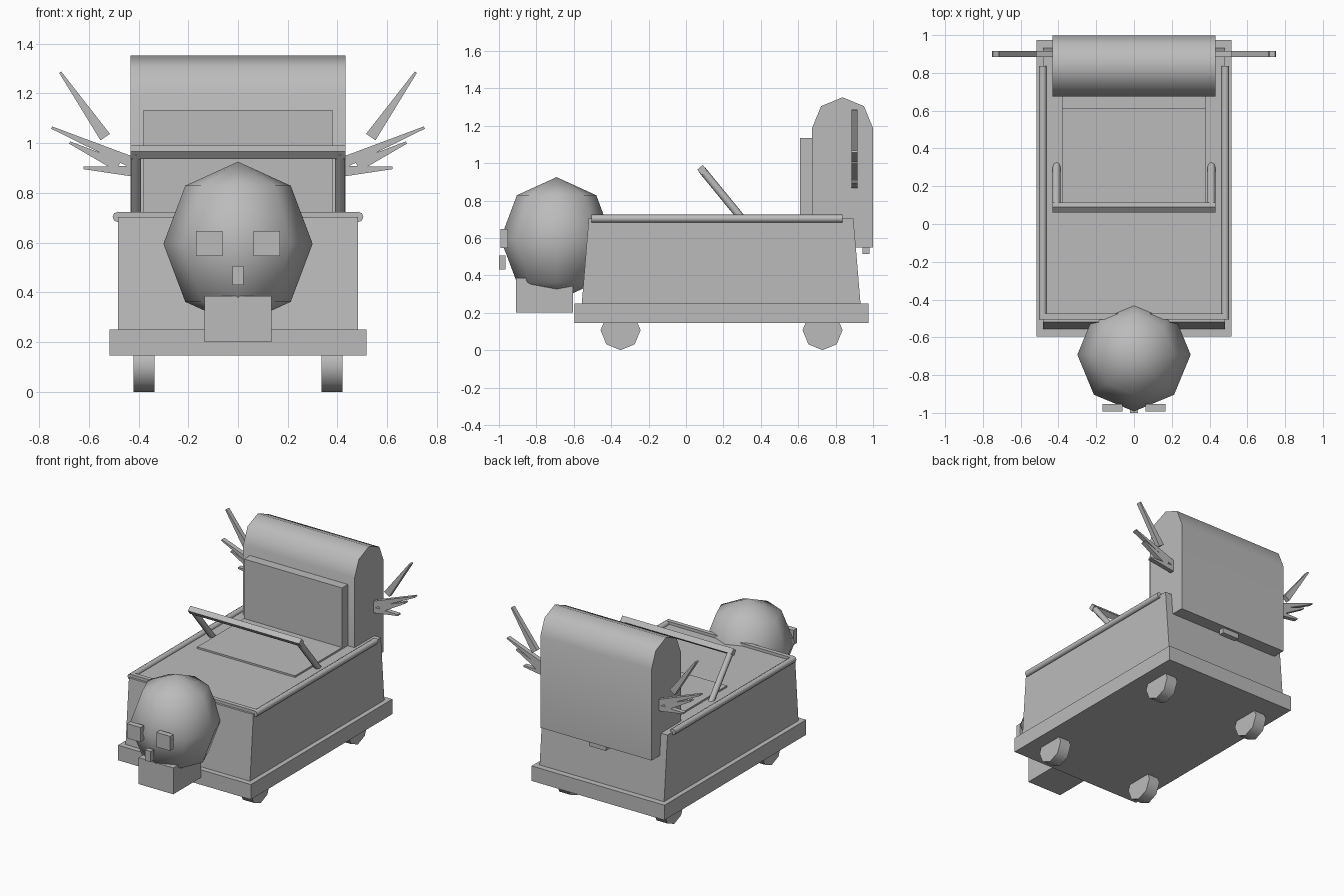
import bpy, bmesh, math
from mathutils import Matrix, Vector

old = bpy.data.objects.get("Cube")
if old:
    bpy.data.objects.remove(old, do_unlink=True)

grey = bpy.data.materials.new("plain_grey")
grey.use_nodes = True
COLOR = (0.5, 0.5, 0.5, 1)
grey.diffuse_color = COLOR
grey.node_tree.nodes["Principled BSDF"].inputs["Base Color"].default_value = COLOR


def finish(name, bm, smooth=None):
    bmesh.ops.recalc_face_normals(bm, faces=bm.faces[:])
    mesh = bpy.data.meshes.new(name)
    bm.to_mesh(mesh)
    bm.free()
    mesh.materials.append(grey)
    ob = bpy.data.objects.new(name, mesh)
    bpy.context.collection.objects.link(ob)
    if smooth:
        bpy.ops.object.select_all(action='DESELECT')
        ob.select_set(True)
        bpy.context.view_layer.objects.active = ob
        bpy.ops.object.shade_smooth_by_angle(angle=math.radians(smooth))
    return ob


def box(name, x, y, z):
    bm = bmesh.new()
    size = [b - a for a, b in (x, y, z)]
    mid = [(a + b) / 2 for a, b in (x, y, z)]
    bmesh.ops.create_cube(bm, size=1, matrix=Matrix.Translation(mid) @ Matrix.Diagonal((*size, 1)))
    return finish(name, bm)


def prism(name, points, low, high, axis, smooth=None):
    """Extrude a flat outline along x (outline in y, z) or y (outline in x, z)."""
    bm = bmesh.new()

    def place(p, d):
        return (d, p[0], p[1]) if axis == 'x' else (p[0], d, p[1])
    face = bm.faces.new([bm.verts.new(place(p, low)) for p in points])
    moved = bmesh.ops.extrude_face_region(bm, geom=[face])["geom"]
    verts = [v for v in moved if isinstance(v, bmesh.types.BMVert)]
    bmesh.ops.translate(bm, verts=verts, vec=place((0, 0), high - low))
    return finish(name, bm, smooth)


def rod(name, start, end, radius, sides=8, smooth=50):
    bm = bmesh.new()
    start, end = Vector(start), Vector(end)
    span = end - start
    turn = span.to_track_quat('Z', 'Y').to_matrix().to_4x4()
    bmesh.ops.create_cone(bm, cap_ends=True, segments=sides, radius1=radius, radius2=radius,
                          depth=span.length, matrix=Matrix.Translation((start + end) / 2) @ turn)
    return finish(name, bm, smooth)


# Chassis and tapered body
box("base_plate", (-0.516, 0.516), (-0.595, 0.975), (0.145, 0.25))
prism("body", [(-0.557, 0.25), (0.933, 0.25), (0.895, 0.703), (-0.52, 0.703)], -0.483, 0.483, 'x')
box("floor_panel", (-0.38, 0.38), (0.09, 0.62), (0.69, 0.715))
box("front_rim", (-0.483, 0.483), (-0.505, -0.475), (0.69, 0.723))

# Head with chin, eyes and nose
bm = bmesh.new()
bmesh.ops.create_uvsphere(bm, u_segments=8, v_segments=4, radius=1,
                          matrix=Matrix.Translation((0, -0.692, 0.595)) @ Matrix.Diagonal((0.3, 0.3, 0.33, 1)))
finish("head", bm, 60)
box("chin", (-0.135, 0.135), (-0.91, -0.605), (0.2, 0.385))
box("nose", (-0.022, 0.022), (-1.0, -0.965), (0.43, 0.505))

# Rear housing: box with an arched top
arch = [(0.837 + 0.162 * math.cos(a), 1.19 + 0.162 * math.sin(a))
        for a in (math.pi * i / 4 for i in range(5))]
prism("rear_housing", [(0.675, 0.55), (0.999, 0.55)] + arch, -0.432, 0.432, 'x', 50)
box("seat_back", (-0.38, 0.38), (0.61, 0.69), (0.7, 1.133))
box("rear_tab", (-0.065, 0.065), (0.943, 0.982), (0.513, 0.56))

# Tilted push bar across the deck
top, foot = Vector((0.085, 0.965)), Vector((0.31, 0.69))
along = (foot - top).normalized()
side = Vector((-along.y, along.x))
bar = [top + along * a + side * b
       for a, b in ((-0.016, -0.019), (0.022, -0.019), (0.022, 0.019), (-0.016, 0.019))]
prism("push_bar", bar, -0.432, 0.432, 'x')

# Tapered spikes: tip and root in x, z
SPIKES = {"upper": ((0.715, 1.285), (0.534, 1.024)),
          "long": ((0.749, 1.062), (0.42, 0.92)),
          "middle": ((0.677, 1.002), (0.48, 0.908)),
          "lower": ((0.621, 0.9), (0.4, 0.885))}

# Parts mirrored on both sides
for label, s in (("left", 1), ("right", -1)):
    box(label + "_eye", sorted((s * 0.062, s * 0.168)), (-0.993, -0.953), (0.545, 0.647))
    rod(label + "_side_rail", (s * 0.483, -0.505, 0.703), (s * 0.483, 0.837, 0.703), 0.021)
    rod(label + "_push_bar_leg", (s * 0.41, top.x, top.y), (s * 0.41, foot.x, foot.y), 0.021)
    for end, y in (("front", -0.35), ("rear", 0.73)):
        rod(f"{label}_{end}_wheel", (s * 0.335, y, 0.107), (s * 0.42, y, 0.107), 0.107)
    for kind, (tip, root) in SPIKES.items():
        tip, root = Vector(tip), Vector(root)
        d = (tip - root).normalized()
        n = Vector((-d.y, d.x))
        outline = [tip + n * 0.005, tip - n * 0.005, root - n * 0.023, root + n * 0.023]
        prism(f"{label}_{kind}_spike", [(s * p.x, p.y) for p in outline], 0.885, 0.917, 'y')
